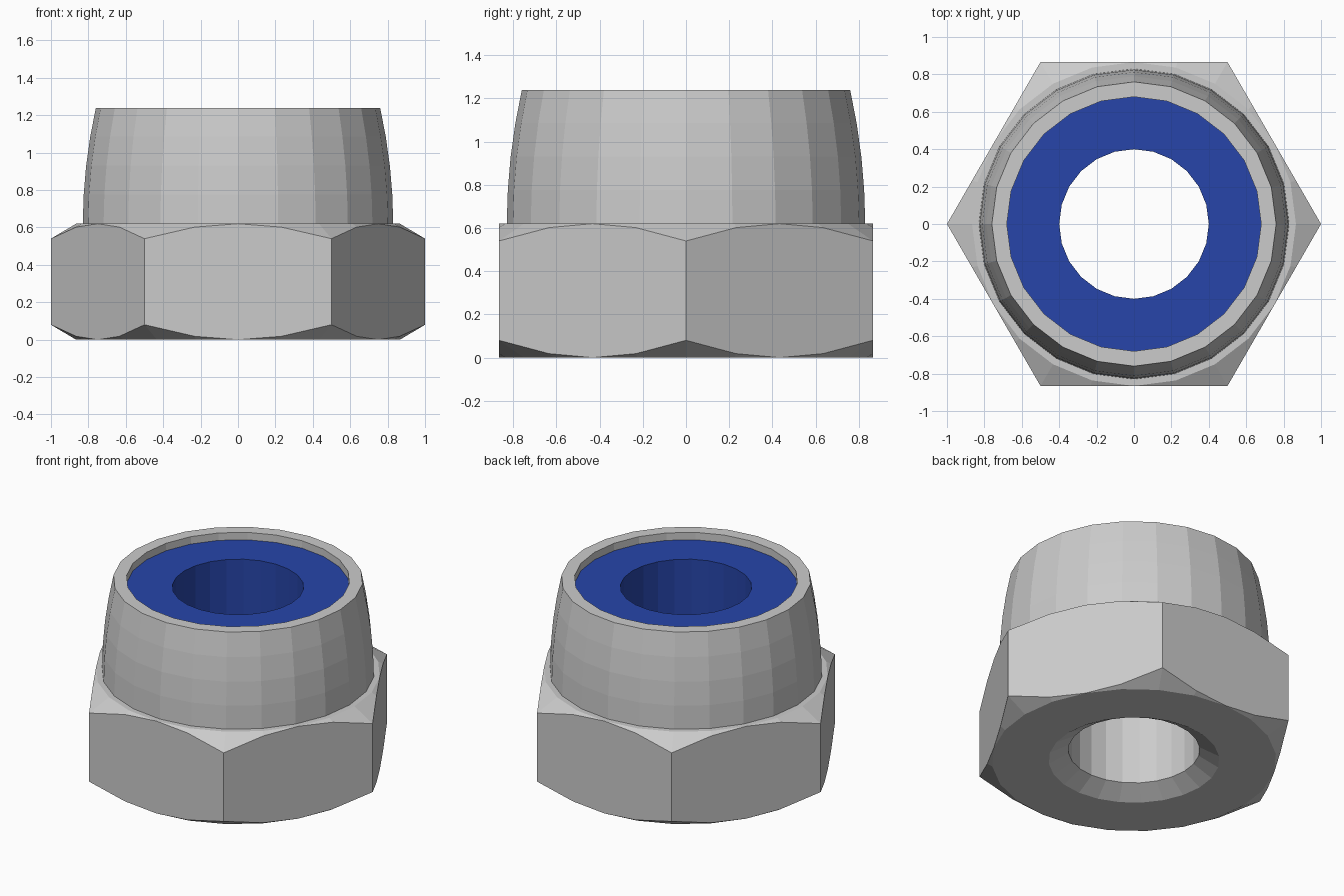
import bpy, bmesh
from math import cos, pi

if "Cube" in bpy.data.objects:
    bpy.data.objects.remove(bpy.data.objects["Cube"])

N = 24          # sides of every round part
APOTHEM = 0.866


def hex_radius(i):
    """Radius of a unit hexagon (corner on +x) at step i."""
    a = (2 * pi * i / N) % (pi / 3) - pi / 6
    return APOTHEM / cos(a)


def hex_profile(z, outward):
    """Hex outline cut by a conical chamfer; z is the height of the face."""
    def point(i):
        r = hex_radius(i)
        return r, z - outward * 0.597 * (r - APOTHEM)
    return point


def ring_solid(name, profile):
    """Revolve a closed section; entries are (r, z) or a function of the step."""
    bm = bmesh.new()
    rings = []
    for p in profile:
        ring = []
        for i in range(N):
            r, z = p(i) if callable(p) else p
            a = 2 * pi * i / N
            ring.append(bm.verts.new((r * cos(a), r * cos(a - pi / 2), z)))
        rings.append(ring)
    for k, lower in enumerate(rings):
        upper = rings[(k + 1) % len(rings)]
        for i in range(N):
            j = (i + 1) % N
            bm.faces.new((lower[i], lower[j], upper[j], upper[i]))
    bmesh.ops.remove_doubles(bm, verts=bm.verts, dist=0.0005)
    bmesh.ops.recalc_face_normals(bm, faces=bm.faces)
    mesh = bpy.data.meshes.new(name)
    bm.to_mesh(mesh)
    bm.free()
    obj = bpy.data.objects.new(name, mesh)
    bpy.context.collection.objects.link(obj)
    return obj


# Steel body: countersunk bore, chamfered hexagon, tapering collar, pocket
ring_solid("nut_body", [
    (0.40, 0.07), (0.52, 0.0), (APOTHEM, 0.0),
    hex_profile(0.0, -1), hex_profile(0.62, 1),
    (APOTHEM, 0.62), (0.83, 0.62),
    (0.825, 0.775), (0.812, 0.93), (0.79, 1.085), (0.76, 1.24),
    (0.68, 1.24), (0.68, 0.66), (0.40, 0.66),
])

# Blue locking insert seated in the collar
insert = ring_solid("locking_insert", [
    (0.40, 0.66), (0.68, 0.66), (0.68, 1.19), (0.40, 1.19),
])
blue = bpy.data.materials.new("blue_nylon")
blue.diffuse_color = (0.02, 0.06, 0.4, 1)
blue.use_nodes = True
blue.node_tree.nodes["Principled BSDF"].inputs["Base Color"].default_value = blue.diffuse_color
insert.data.materials.append(blue)
